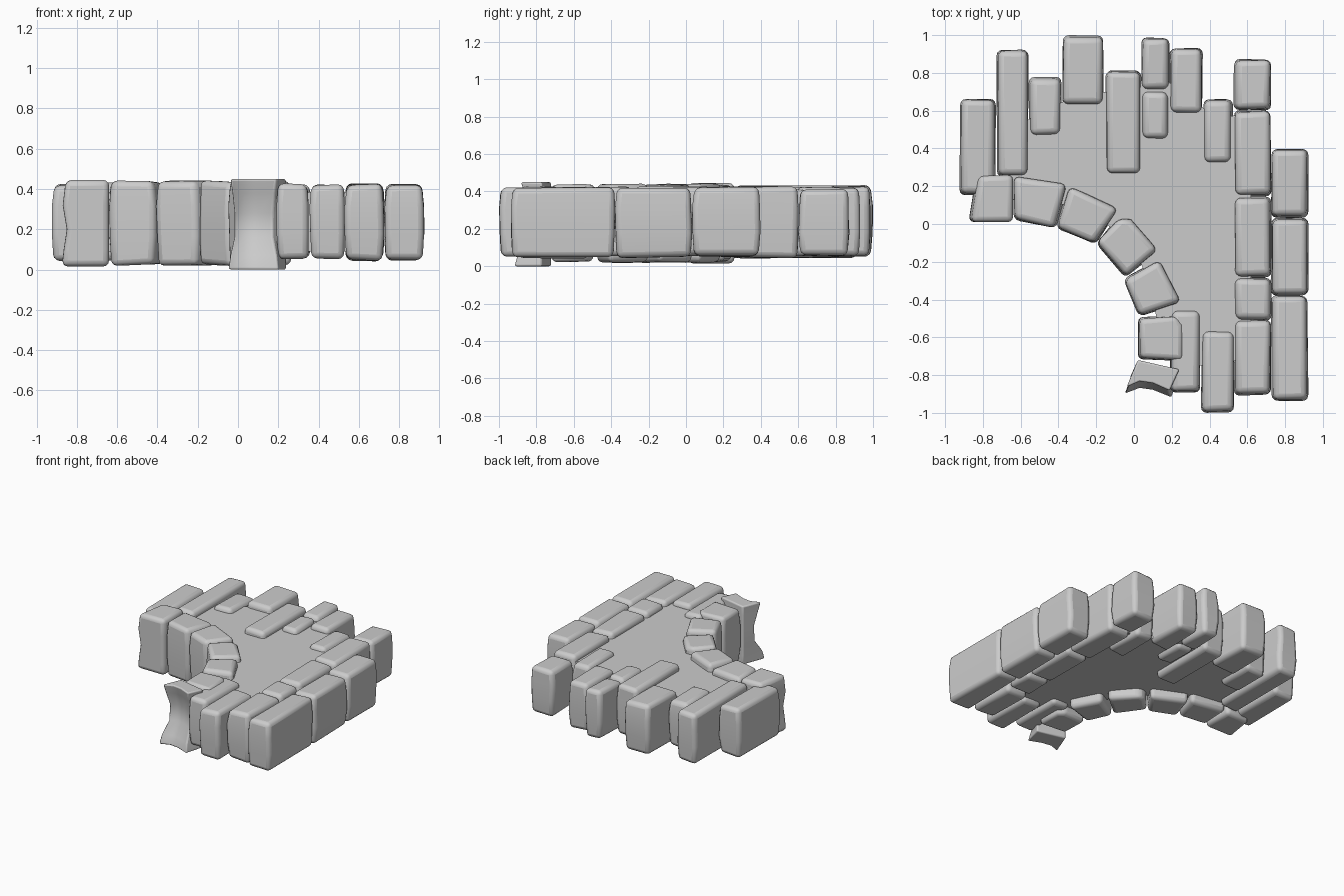
import bpy, bmesh, math, random

if "Cube" in bpy.data.objects:
    bpy.data.objects.remove(bpy.data.objects["Cube"])

random.seed(4)


def prism(name, rings, bevel=0.03):
    """Loft closed rings (bottom to top) into a solid with rounded edges."""
    bm = bmesh.new()
    loops = [[bm.verts.new(p) for p in ring] for ring in rings]
    n = len(loops[0])
    for lo, hi in zip(loops, loops[1:]):
        for i in range(n):
            j = (i + 1) % n
            bm.faces.new((lo[i], lo[j], hi[j], hi[i]))
    bm.faces.new(loops[0][::-1])
    bm.faces.new(loops[-1])
    bmesh.ops.recalc_face_normals(bm, faces=bm.faces)
    mesh = bpy.data.meshes.new(name)
    bm.to_mesh(mesh)
    bm.free()
    ob = bpy.data.objects.new(name, mesh)
    bpy.context.collection.objects.link(ob)
    if bevel:
        mod = ob.modifiers.new("worn_edges", 'BEVEL')
        mod.width = bevel
        mod.segments = 3
        mod.limit_method = 'ANGLE'
        mod.angle_limit = math.radians(45)
    bpy.ops.object.select_all(action='DESELECT')
    ob.select_set(True)
    bpy.context.view_layer.objects.active = ob
    bpy.ops.object.shade_smooth_by_angle(angle=math.radians(40))
    return ob


def stone(name, poly, z0, z1):
    """Worn stone: corners move slightly inward at random on each level."""
    cx = sum(p[0] for p in poly) / len(poly)
    cy = sum(p[1] for p in poly) / len(poly)
    r = random.random
    rings = []
    for t in (0, 0.35, 0.7, 1):
        end = 0.008 if t in (0, 1) else 0
        ring = []
        for x, y in poly:
            sx, sy = math.copysign(1, cx - x), math.copysign(1, cy - y)
            dz = r() * 0.014 * (1 if t == 0 else -1 if t == 1 else 0)
            ring.append((x + sx * (end + 0.009 * r()), y + sy * (end + 0.009 * r()),
                         z0 + (z1 - z0) * t + dz))
        rings.append(ring)
    return prism(name, rings)


# Straight stones in columns: x range, then (y low, y high, z low, z high)
columns = [
    (-.925, -.73, [(.15, .665, .04, .43)]),
    (-.73, -.555, [(.25, .925, .04, .44)]),
    (-.56, -.38, [(.465, .78, .05, .42)]),
    (-.385, -.155, [(.625, 1.0, .045, .44)]),
    (-.155, .04, [(.26, .815, .04, .44)]),
    (.035, .19, [(.705, .99, .05, .43), (.445, .71, .05, .43)]),
    (.185, .365, [(.58, .935, .05, .43)]),
    (.36, .525, [(.315, .665, .05, .42)]),
    (.525, .73, [(.60, .875, .05, .42), (.145, .605, .04, .43), (-.285, .148, .05, .43),
                 (-.515, -.28, .05, .43), (-.91, -.505, .04, .43)]),
    (.723, .925, [(.03, .40, .05, .43), (-.38, .035, .04, .43), (-.94, -.375, .045, .425)]),
    (.353, .537, [(-1.0, -.56, .045, .425)]),
    (.19, .358, [(-.895, -.45, .05, .43)]),
]
k = 0
for x0, x1, rows in columns:
    for y0, y1, z0, z1 in rows:
        k += 1
        stone(f"wall_stone_{k}", [(x0, y0), (x1, y0), (x1, y1), (x0, y1)], z0, z1)

# Wedge stones along the curved inner edge
arc = [
    [(-.64, .015), (-.41, -.03), (-.345, .22), (-.645, .26)],
    [(-.415, -.025), (-.20, -.11), (-.075, .09), (-.35, .205)],
    [(-.205, -.105), (-.055, -.285), (.135, -.15), (-.01, .035), (-.09, .04)],
    [(-.06, -.285), (.02, -.495), (.26, -.42), (.145, -.18)],
    [(.02, -.72), (.275, -.73), (.27, -.52), (.23, -.48), (.02, -.49)],
]
for i, poly in enumerate(arc):
    stone(f"arch_stone_{i + 1}", poly, .015, .445)

# Left end stone with a shallow hollow in its broken side
rings = []
for z, left in ((.015, -.88), (.1, -.87), (.2, -.855), (.32, -.875), (.445, -.86)):
    rings.append([(left, .01, z), (-.64, .01, z), (-.64, .26, z), (left + .04, .255, z)])
prism("arch_end_left", rings)

# Front end stone with a scooped, ragged broken face
rings = []
for z, y, flare in ((0, -.90, .03), (.07, -.88, .02), (.16, -.82, 0),
                    (.28, -.81, 0), (.38, -.845, .01), (.45, -.865, .02)):
    rings.append([(.02, -.72, z), (-.02 - flare, y, z), (.03, y + .03, z), (.10, y + .02, z),
                  (.17 + flare, y - .02, z), (.24, -.77, z)])
prism("arch_end_front", rings, 0.01)

# Mortar slab recessed between the stones
slab = [(-.66, .5), (-.66, .13), (-.4, .11), (-.2, .05), (0, -.13), (.1, -.35), (.13, -.6),
        (.27, -.75), (.44, -.75), (.62, -.7), (.62, .6), (.44, .55), (.27, .7), (.1, .8),
        (-.05, .7), (-.27, .7), (-.47, .6)]
prism("mortar_slab", [[(x, y, z) for x, y in slab] for z in (.09, .385)], 0)
